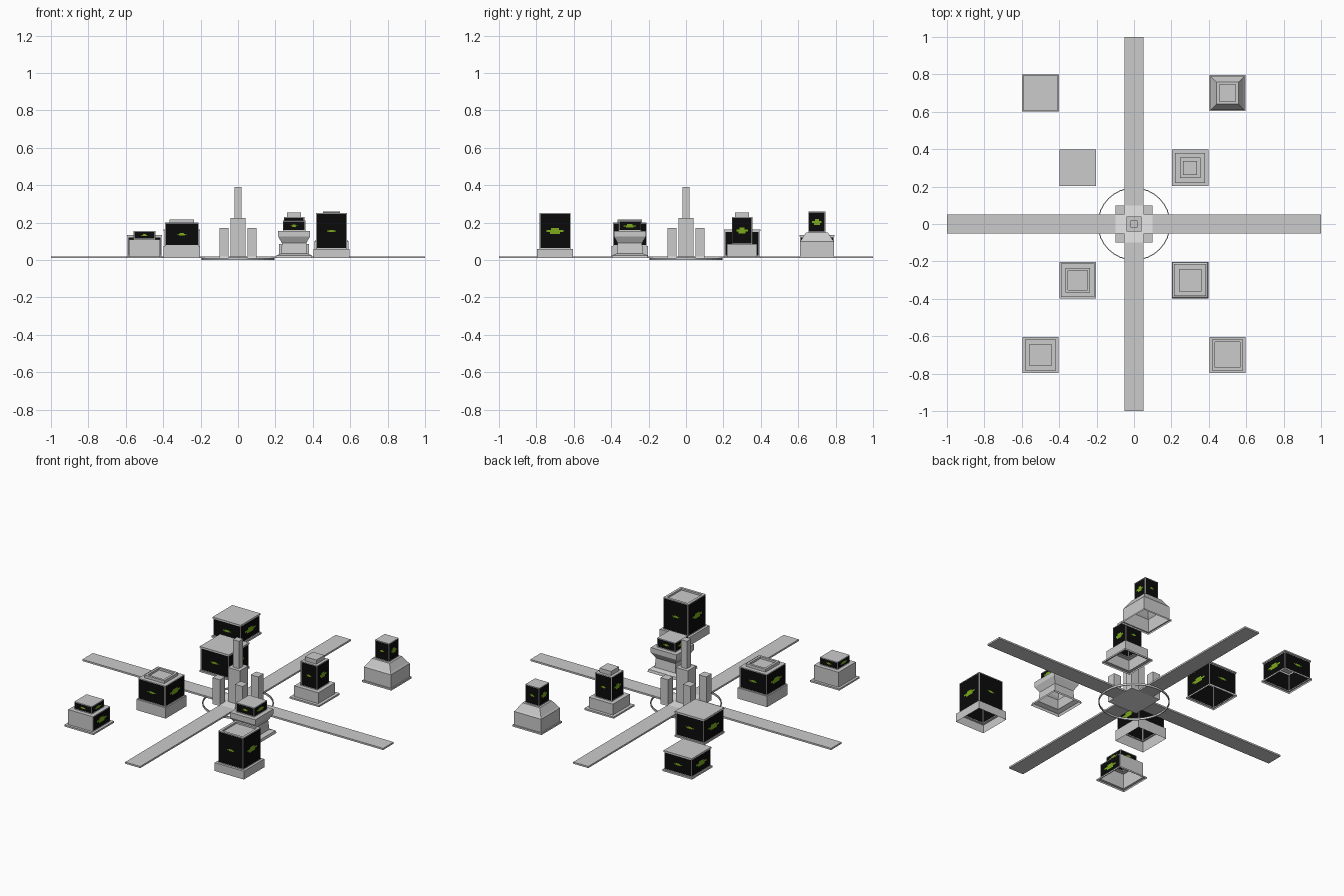
import bpy
import bmesh
import math
from mathutils import Vector

old = bpy.data.objects.get("Cube")
if old:
    bpy.data.objects.remove(old, do_unlink=True)


def material(name, colour):
    m = bpy.data.materials.new(name)
    m.use_nodes = True
    m.diffuse_color = (*colour, 1)
    m.node_tree.nodes["Principled BSDF"].inputs["Base Color"].default_value = (*colour, 1)
    return m


GREY = material("concrete grey", (0.6, 0.6, 0.6))
BLACK = material("dark glass", (0.003, 0.003, 0.003))
GREEN = material("lit green", (0.2, 0.4, 0.01))
WHITE = material("plaza white", (1, 1, 1))
MATS = [GREY, BLACK, GREEN]


def finish(name, bm, mats, location=(0, 0, 0)):
    mesh = bpy.data.meshes.new(name)
    bm.to_mesh(mesh)
    bm.free()
    for m in mats:
        mesh.materials.append(m)
    obj = bpy.data.objects.new(name, mesh)
    obj.location = location
    bpy.context.collection.objects.link(obj)
    return obj


def box(name, x0, x1, y0, y1, z0, z1, mat=GREY):
    bm = bmesh.new()
    bmesh.ops.create_cube(bm, size=1)
    for v in bm.verts:
        v.co = Vector((x0 if v.co.x < 0 else x1,
                       y0 if v.co.y < 0 else y1,
                       z0 if v.co.z < 0 else z1))
    return finish(name, bm, [mat])


def add_light(bm, centre, normal, width, height):
    # Stepped cluster of lit bars, just proud of the glass
    side = Vector((-normal.y, normal.x, 0))
    for row, share in ((-1, 0.6), (0, 1), (1, 0.45)):
        mid = centre + normal * 0.001 + Vector((0, 0, row * height / 3))
        corners = [mid + side * (a * width * share / 2) + Vector((0, 0, b * height / 6))
                   for a, b in ((-1, -1), (1, -1), (1, 1), (-1, 1))]
        face = bm.faces.new([bm.verts.new(c) for c in corners])
        face.material_index = 2


def building(name, x, y, rings, glazed, sides="all"):
    """Stack square rings (half width, height); glazed lists the glass storeys."""
    bm = bmesh.new()
    loops = [[bm.verts.new((a * h, b * h, z)) for a, b in ((-1, -1), (1, -1), (1, 1), (-1, 1))]
             for h, z in rings]
    panes = []
    for i, (low, high) in enumerate(zip(loops, loops[1:])):
        for k in range(4):
            n = (k + 1) % 4
            face = bm.faces.new((low[k], low[n], high[n], high[k]))
            if i in glazed and (glazed[i] == "all" or k == 1):
                panes.append(face)
    bm.faces.new(loops[-1])
    bm.normal_update()
    bmesh.ops.inset_individual(bm, faces=panes, thickness=0.006, depth=0)
    for face in panes:
        face.material_index = 1
        normal = face.normal.copy()
        centre = face.calc_center_median()
        zs = [v.co.z for v in face.verts]
        tall = max(zs) - min(zs)
        wide = 2 * abs(centre.dot(normal))
        if abs(normal.x) > 0.5:
            add_light(bm, centre, normal, wide * 0.55, min(0.03, tall * 0.4))
        else:
            add_light(bm, centre, normal, wide * 0.3, min(0.012, tall * 0.3))
    return finish(name, bm, MATS, (x, y, 0))


# Roads, meeting at the central plaza
for name, s in (("right_road", -1), ("left_road", 1)):
    a, b = sorted((0.1 * s, s))
    box(name, a, b, -0.05, 0.05, 0.01, 0.02)
for name, s in (("front_road", -1), ("back_road", 1)):
    a, b = sorted((0.1 * s, s))
    box(name, -0.05, 0.05, a, b, 0.01, 0.02)
box("plaza", -0.1, 0.1, -0.1, 0.1, 0.012, 0.02, WHITE)

# Thin ring around the plaza
bm = bmesh.new()
N = 32
rows = []
for r, z in ((0.195, 0), (0.195, 0.012), (0.19, 0.012), (0.19, 0)):
    rows.append([bm.verts.new((r * math.cos(math.tau * i / N), r * math.sin(math.tau * i / N), z))
                 for i in range(N)])
for j in range(4):
    a, b = rows[j], rows[(j + 1) % 4]
    for i in range(N):
        n = (i + 1) % N
        bm.faces.new((a[i], a[n], b[n], b[i]))
finish("plaza_ring", bm, [GREY])

# Central tower and its four corner pillars
building("central_tower", 0, 0,
         [(0.04, 0.02), (0.04, 0.225), (0.02, 0.225), (0.02, 0.39)], {})
for sx in (-1, 1):
    for sy in (-1, 1):
        x, y = 0.075 * sx, 0.075 * sy
        box(f"{'front' if sy < 0 else 'back'}_{'right' if sx < 0 else 'left'}_pillar",
            x - 0.025, x + 0.025, y - 0.025, y + 0.025, 0.02, 0.17)

# Front buildings
building("stepped_office", -0.5, -0.7,
         [(0.097, 0.01), (0.097, 0.02), (0.082, 0.02), (0.082, 0.11),
          (0.058, 0.11), (0.058, 0.155)], {2: "one", 4: "all"})
building("glass_tower", 0.5, -0.7,
         [(0.097, 0.01), (0.097, 0.06), (0.083, 0.06), (0.083, 0.25),
          (0.068, 0.25), (0.068, 0.24)], {2: "all"})
building("roof_frame_office", -0.3, -0.3,
         [(0.098, 0.01), (0.098, 0.075), (0.09, 0.075), (0.09, 0.2),
          (0.066, 0.2), (0.066, 0.217), (0.052, 0.217), (0.052, 0.205)], {2: "all"})
building("flared_pavilion", 0.3, -0.3,
         [(0.098, 0.01), (0.094, 0.025), (0.07, 0.035), (0.065, 0.09), (0.085, 0.125),
          (0.085, 0.155), (0.06, 0.155), (0.06, 0.21)], {6: "all"})

# Back buildings
building("low_glass_hall", -0.5, 0.7,
         [(0.098, 0.01), (0.098, 0.02), (0.09, 0.02), (0.09, 0.125),
          (0.094, 0.125), (0.094, 0.133)], {2: "all"})
building("glass_hall", -0.3, 0.3,
         [(0.098, 0.01), (0.098, 0.02), (0.093, 0.02), (0.093, 0.155),
          (0.097, 0.155), (0.097, 0.163)], {2: "all"})
building("slim_tower", 0.3, 0.3,
         [(0.098, 0.01), (0.098, 0.02), (0.08, 0.02), (0.08, 0.085), (0.055, 0.085),
          (0.055, 0.23), (0.038, 0.23), (0.038, 0.255)], {4: "all"})
building("sloped_base_tower", 0.5, 0.7,
         [(0.097, 0.01), (0.097, 0.02), (0.09, 0.02), (0.09, 0.1), (0.082, 0.11),
          (0.058, 0.148), (0.046, 0.148), (0.046, 0.258)], {6: "all"})
